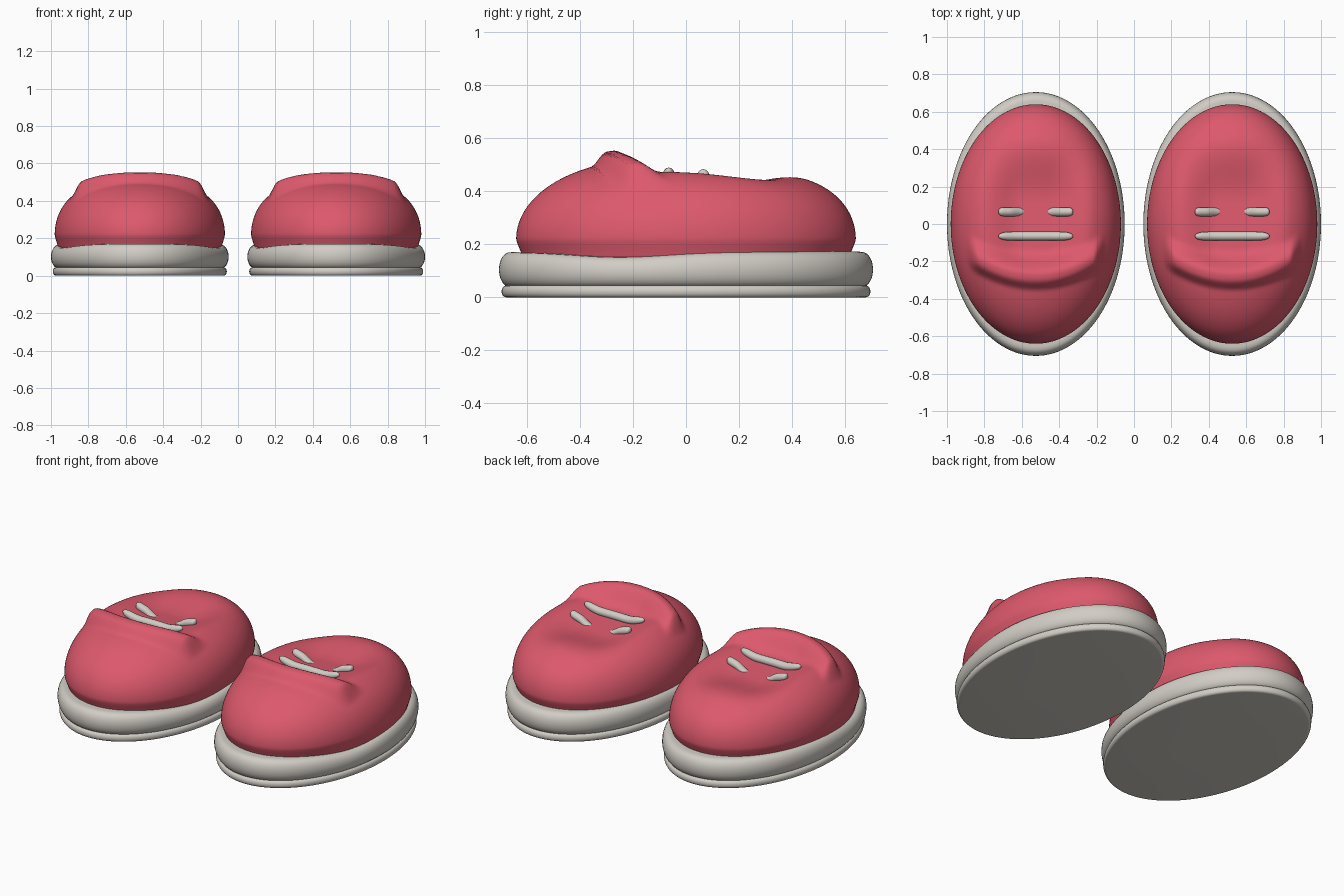
import bpy, bmesh, math

if "Cube" in bpy.data.objects:
    bpy.data.objects.remove(bpy.data.objects["Cube"])

def material(name, rgb):
    m = bpy.data.materials.new(name)
    m.diffuse_color = (*rgb, 1)
    m.use_nodes = True
    m.node_tree.nodes["Principled BSDF"].inputs["Base Color"].default_value = m.diffuse_color
    return m

RED = material("coral red fabric", (0.72, 0.10, 0.15))
CREAM = material("warm white rubber", (0.64, 0.61, 0.56))
RX, RY = 0.455, 0.64          # half width and half length of the upper
SEG = 128

def smooth(a, b, v):
    t = min(1, max(0, (v - a) / (b - a)))
    return t * t * (3 - 2 * t)

def upper_height(x, y):
    """Top surface of the upper: dome + dished instep + raised collar fold."""
    r = min(1, math.hypot(x / RX, y / RY))
    back = smooth(-0.45, 0.35, y)
    n, h = 2.5 + 1.5 * back, 0.31 - 0.05 * back
    z = 0.22 + h * math.sqrt(max(0, 1 - r ** n))
    # instep dish behind the fold
    crest = -0.29 + 0.9 * x * x
    side = 1 - smooth(0.08, 0.31, abs(x))
    z -= 0.065 * side * smooth(crest + 0.02, crest + 0.16, y) * (1 - smooth(0.12, 0.47, y))
    # fold with a steep front and a softer back
    d = y - crest
    bump = smooth(-0.07, -0.01, d) * (1 - smooth(0.015, 0.13, d))
    return z + (0.045 + 0.15 * x * x) * bump * (1 - smooth(0.31, 0.375, abs(x)))

def loft(name, rings, mat, x0):
    """Skin a list of closed rings, capping both ends."""
    bm = bmesh.new()
    loops = [[bm.verts.new(p) for p in ring] for ring in rings]
    for a, b in zip(loops, loops[1:]):
        for i in range(SEG):
            j = (i + 1) % SEG
            bm.faces.new((a[i], a[j], b[j], b[i]))
    bm.faces.new(loops[0][::-1])
    bm.faces.new(loops[-1])
    bmesh.ops.recalc_face_normals(bm, faces=bm.faces)
    finish(name, bm, mat, x0)

def finish(name, bm, mat, x0):
    me = bpy.data.meshes.new(name)
    bm.to_mesh(me)
    bm.free()
    me.materials.append(mat)
    for p in me.polygons:
        p.use_smooth = True
    ob = bpy.data.objects.new(name, me)
    ob.location.x = x0
    bpy.context.collection.objects.link(ob)

def oval(rx, ry, z):
    ring = []
    for i in range(SEG):
        a = 2 * math.pi * i / SEG
        x, y = rx * math.cos(a), ry * math.sin(a)
        ring.append((x, y, z(x, y) if callable(z) else z))
    return ring

def slab(name, rx, ry, z0, z1, rad, mat, x0, top=None):
    """Oval slab with a rounded edge."""
    rings = [oval(0.3 * rx, 0.3 * ry, z0)]
    h = (z1 - z0) / 2
    for k in range(13):
        a = -math.pi / 2 + math.pi * k / 12
        inset = rad * (1 - math.cos(a) ** 0.8) if abs(a) < 1.57 else rad
        zz = z0 + h + h * math.sin(a)
        rings.append(oval(rx - inset, ry - inset,
                          lambda x, y, q=zz: q - (0.02 * math.exp(-((y + 0.25) / 0.25) ** 2)
                                                  * (q - z0) / (z1 - z0) if top else 0)))
    rings.append(oval(0.3 * rx, 0.3 * ry, z1 - (0.02 if top else 0)))
    loft(name, rings, mat, x0)

def lace(name, y, xa, xb, lift, x0, rad=0.024):
    """Rounded cord following the upper surface."""
    bm = bmesh.new()
    n, m, prev = 24, 12, None
    for k in range(n + 1):
        c = math.cos(math.pi * (1 - k / n))
        x = (xa + xb) / 2 + (xb - xa) / 2 * c
        r = max(0.001, rad * (1 - abs(c) ** 8) ** 0.5)
        z = upper_height(x, y) + lift(x)
        ring = [bm.verts.new((x, y + r * math.cos(t), z + r * math.sin(t)))
                for t in (2 * math.pi * i / m for i in range(m))]
        if prev:
            for i in range(m):
                j = (i + 1) % m
                bm.faces.new((prev[i], prev[j], ring[j], ring[i]))
        else:
            bm.faces.new(ring)
        prev = ring
    bm.faces.new(prev)
    bmesh.ops.recalc_face_normals(bm, faces=bm.faces)
    finish(name, bm, mat=CREAM, x0=x0)

for label, x0 in (("left", -0.525), ("right", 0.525)):
    # rubber sole in two layers
    slab(label + "_outsole", 0.465, 0.695, 0.0, 0.045, 0.02, CREAM, x0)
    slab(label + "_midsole", 0.475, 0.705, 0.038, 0.172, 0.05, CREAM, x0, top=True)

    # fabric upper: tucked lower wall, then the domed top
    rings = [oval(RX * s, RY * s, z) for s, z in
             ((0.95, 0.12), (0.965, 0.16), (0.985, 0.19), (0.997, 0.21))]
    for k in range(64):
        s = math.cos(math.pi / 2 * k / 64)
        rings.append(oval(RX * s, RY * s, upper_height))
    loft(label + "_upper", rings, RED, x0)

    # laces: one full cord, and one that sinks into the fabric mid-way
    lace(label + "_front_lace", -0.065, -0.2, 0.2, lambda x: 0.012, x0)
    for tag, s in (("a", -1), ("b", 1)):
        lace(f"{label}_back_lace_{tag}", 0.065, min(s * 0.2, s * 0.05), max(s * 0.2, s * 0.05),
             lambda x: 0.01 - 0.034 * (1 - smooth(0.05, 0.14, abs(x))), x0)
